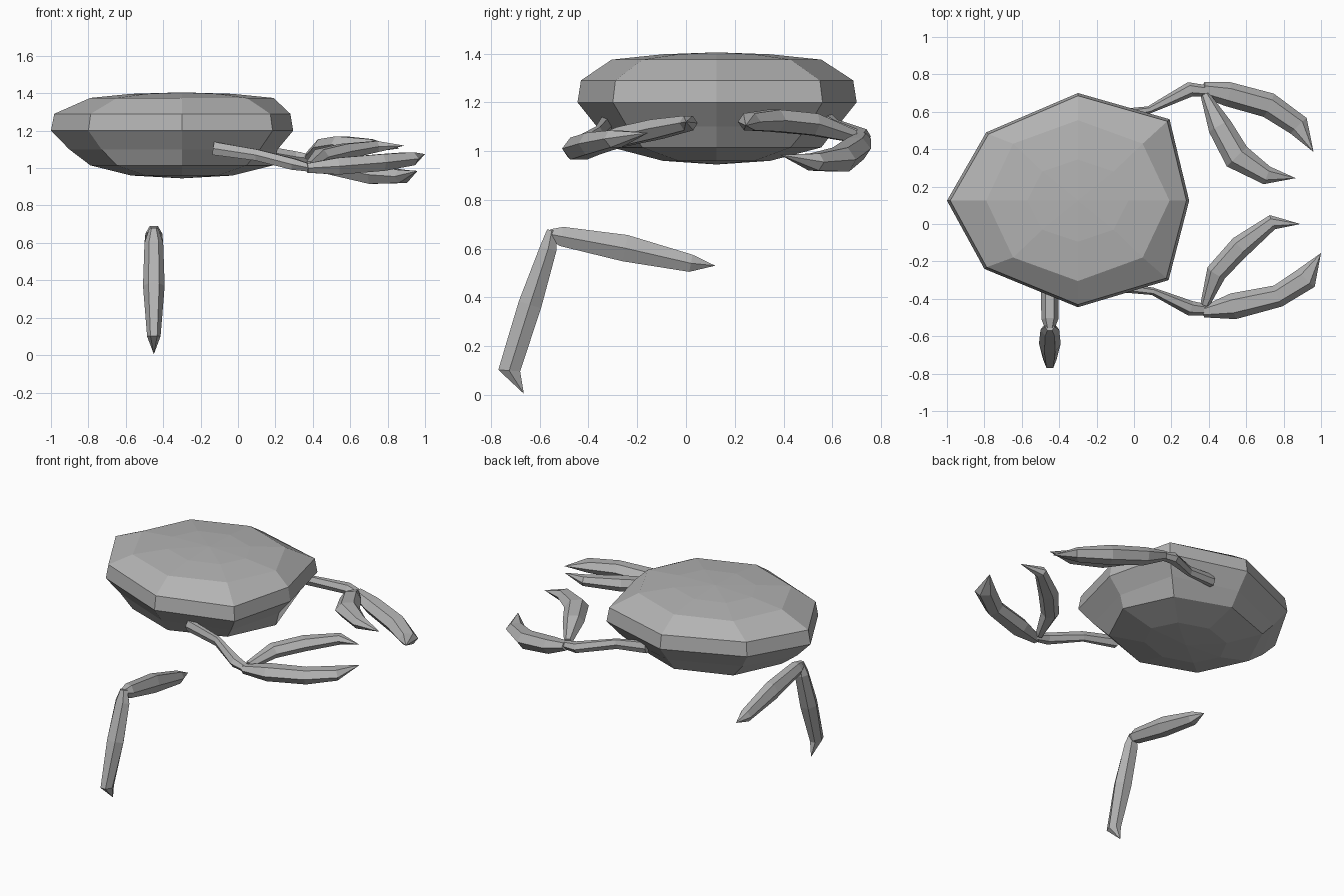
import bpy
import bmesh
from math import sin, cos, pi
from mathutils import Vector

cube = bpy.data.objects.get("Cube")
if cube:
    bpy.data.objects.remove(cube, do_unlink=True)

grey = bpy.data.materials.new("shell grey")
grey.use_nodes = True
colour = (0.45, 0.45, 0.45, 1)
grey.diffuse_color = colour
grey.node_tree.nodes["Principled BSDF"].inputs["Base Color"].default_value = colour


def loft(name, rings, start=None, end=None):
    """Skin a list of equal rings, closing each end with a pole or a flat cap."""
    bm = bmesh.new()
    loops = [[bm.verts.new(p) for p in ring] for ring in rings]
    n = len(loops[0])
    for a, b in zip(loops, loops[1:]):
        for i in range(n):
            j = (i + 1) % n
            bm.faces.new((a[i], a[j], b[j], b[i]))
    for loop, pole in ((loops[0], start), (loops[-1], end)):
        if pole is None:
            bm.faces.new(loop)
        else:
            tip = bm.verts.new(pole)
            for i in range(n):
                bm.faces.new((loop[i], loop[(i + 1) % n], tip))
    bmesh.ops.recalc_face_normals(bm, faces=bm.faces)
    mesh = bpy.data.meshes.new(name)
    bm.to_mesh(mesh)
    bm.free()
    mesh.materials.append(grey)
    obj = bpy.data.objects.new(name, mesh)
    bpy.context.collection.objects.link(obj)
    return obj


def limb(name, path, up, tip=None):
    """Six-sided limb; path rows are centre x, y, z, half width, half height."""
    centres = [Vector(row[:3]) for row in path]
    ends = centres + ([Vector(tip)] if tip else [])
    rings = []
    for i, row in enumerate(path):
        along = ends[min(i + 1, len(ends) - 1)] - ends[max(i - 1, 0)]
        side = along.cross(Vector(up)).normalized()
        top = side.cross(along).normalized()
        rings.append([centres[i] + side * cos(k * pi / 3) * row[3]
                      + top * sin(k * pi / 3) * row[4] * 1.15 for k in range(6)])
    return loft(name, rings, centres[0], tip)


# Shell: uneven eight-sided rim between regular upper and lower rings
centre = Vector((-0.3, 0.125, 0))
rim = [(0.595, 0), (0.49, 0.435), (0, 0.575), (-0.49, 0.365),
       (-0.7, 0), (-0.5, -0.365), (0, -0.57), (0.485, -0.425)]


def oval(rx, ry, z):
    return [centre + Vector((rx * cos(k * pi / 4), ry * sin(k * pi / 4), z))
            for k in range(8)]


def rim_ring(scale, z):
    return [centre + Vector((x * scale, y * scale, z)) for x, y in rim]


loft("shell",
     [oval(0.27, 0.22, 0.96), oval(0.49, 0.43, 1.015), rim_ring(0.86, 1.1),
      rim_ring(1, 1.2), rim_ring(0.975, 1.29), oval(0.49, 0.43, 1.375),
      oval(0.27, 0.22, 1.397)],
     centre + Vector((0, 0, 0.945)), centre + Vector((0, 0, 1.405)))

# Arms and two-fingered claws
UP = (0, 0, 1)
limb("right_arm", [(-0.13, -0.33, 1.105, 0.03, 0.035), (0.1, -0.36, 1.07, 0.02, 0.03),
                   (0.3, -0.45, 1.02, 0.04, 0.03), (0.39, -0.46, 1, 0.03, 0.02)], UP)
limb("right_claw_outer_finger",
     [(0.37, -0.47, 1, 0.03, 0.025), (0.53, -0.44, 1.01, 0.07, 0.045),
      (0.77, -0.385, 1.03, 0.06, 0.045), (0.92, -0.29, 1.05, 0.065, 0.035)],
     UP, (1, -0.155, 1.075))
limb("right_claw_inner_finger",
     [(0.38, -0.43, 1.01, 0.025, 0.025), (0.44, -0.26, 1.06, 0.055, 0.04),
      (0.57, -0.12, 1.09, 0.06, 0.04), (0.74, 0.01, 1.115, 0.04, 0.03)],
     UP, (0.89, 0, 1.12))
limb("left_arm", [(-0.12, 0.58, 1.12, 0.03, 0.035), (0.08, 0.61, 1.1, 0.02, 0.03),
                  (0.3, 0.72, 1.06, 0.04, 0.03), (0.4, 0.71, 1.05, 0.03, 0.02)], UP)
limb("left_claw_outer_finger",
     [(0.37, 0.72, 1.05, 0.04, 0.025), (0.5, 0.695, 1.01, 0.065, 0.045),
      (0.72, 0.635, 0.965, 0.068, 0.05), (0.88, 0.525, 0.955, 0.06, 0.035)],
     UP, (0.96, 0.385, 0.985))
limb("left_claw_inner_finger",
     [(0.38, 0.69, 1.06, 0.025, 0.025), (0.46, 0.52, 1.11, 0.065, 0.045),
      (0.55, 0.36, 1.125, 0.075, 0.045), (0.71, 0.26, 1.12, 0.05, 0.035)],
     UP, (0.865, 0.245, 1.105))

# Detached two-part walking leg
X = -0.45
limb("leg_thigh",
     [(X, -0.56, 0.66, 0.025, 0.02), (X, -0.51, 0.65, 0.045, 0.04),
      (X, -0.25, 0.602, 0.05, 0.055), (X, 0.02, 0.54, 0.04, 0.036)],
     UP, (X, 0.12, 0.53))
limb("leg_shin",
     [(X, -0.55, 0.675, 0.025, 0.02), (X, -0.565, 0.6, 0.05, 0.035),
      (X, -0.64, 0.37, 0.058, 0.048), (X, -0.725, 0.1, 0.036, 0.045)],
     (0, 1, 0), (X, -0.665, 0.005))
